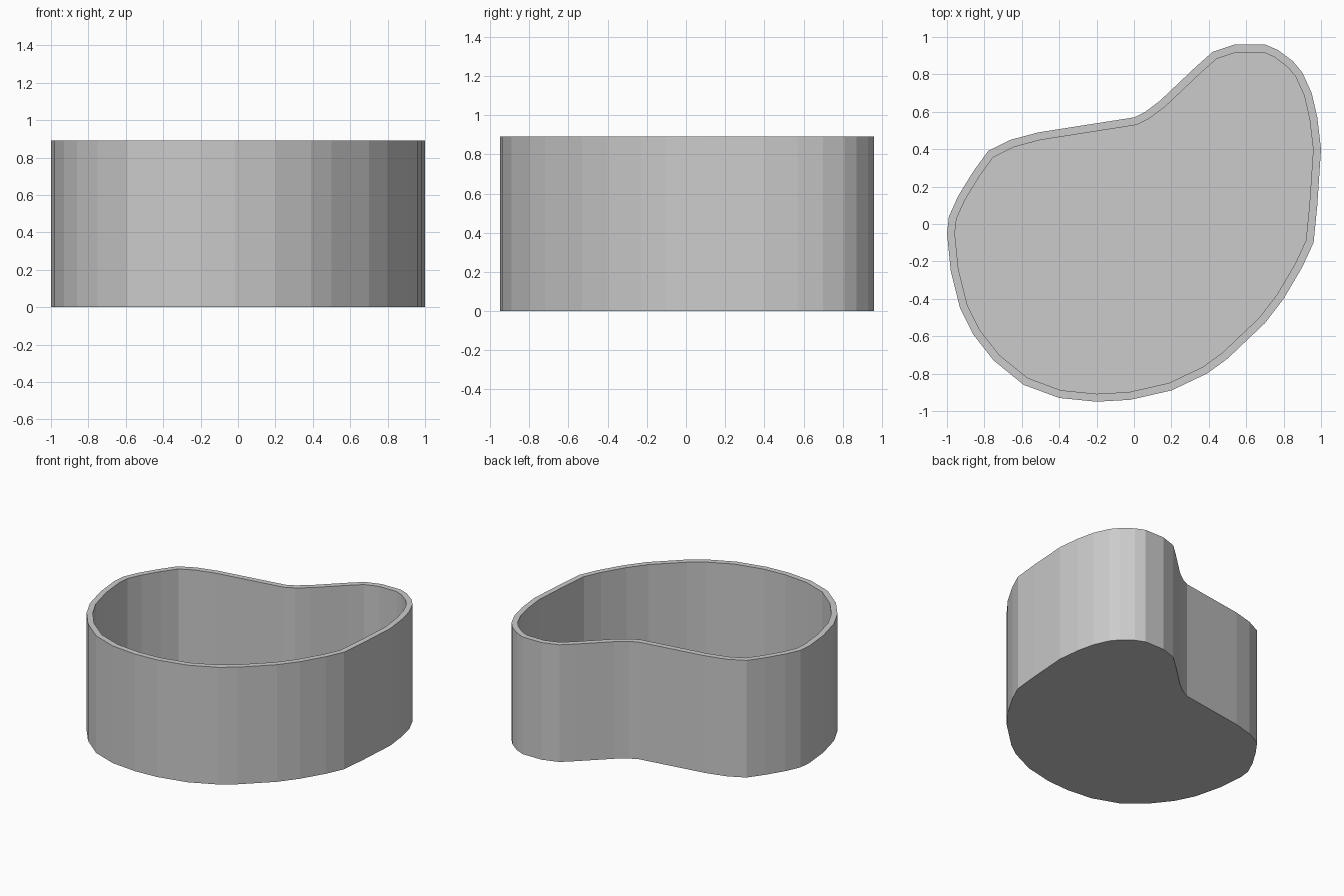
import bpy, bmesh
from mathutils import Vector

cube = bpy.data.objects.get("Cube")
if cube:
    bpy.data.objects.remove(cube, do_unlink=True)

HEIGHT, WALL, FLOOR = 0.89, 0.042, 0.045

# Kidney-shaped outline, counter-clockwise, in hundredths
OUTLINE = [(54, 96), (42, 92), (33, 84), (14, 66), (6, 60), (0, 57), (-51, 49), (-66, 45), (-78, 39),
           (-86, 28), (-94, 15), (-99, 4), (-100, -5), (-98, -25), (-93, -45), (-86, -59),
           (-75, -73), (-59, -86), (-40, -93), (-20, -95), (-2, -94), (20, -89), (39, -80),
           (50, -72), (70, -53), (80, -40), (90, -23), (96, -10), (98, 10), (100, 40),
           (98, 57), (95, 70), (90, 81), (85, 87), (77, 93), (70, 96)]
outer = [Vector((x, y)) / 100 for x, y in OUTLINE]


def inset(points, distance):
    """Move every side of a counter-clockwise loop inwards by a distance."""
    result = []
    for i, p in enumerate(points):
        a = (p - points[i - 1]).normalized()
        b = (points[(i + 1) % len(points)] - p).normalized()
        na, nb = Vector((-a.y, a.x)), Vector((-b.y, b.x))
        result.append(p + (na + nb) * distance / (1 + na.dot(nb)))
    return result


inner = inset(outer, WALL)

# Open container: outer wall, rim, inner wall, floor
bm = bmesh.new()
rings = [[bm.verts.new((p.x, p.y, z)) for p in loop]
         for loop, z in ((outer, 0), (outer, HEIGHT), (inner, HEIGHT), (inner, FLOOR))]
n = len(outer)
for low, high in zip(rings, rings[1:]):
    for i in range(n):
        j = (i + 1) % n
        bm.faces.new((low[i], low[j], high[j], high[i]))
bm.faces.new(rings[0][::-1])
bm.faces.new(rings[-1])
bmesh.ops.recalc_face_normals(bm, faces=bm.faces)
mesh = bpy.data.meshes.new("kidney_container")
bm.to_mesh(mesh)
bm.free()

# Plain grey
grey = bpy.data.materials.new("plain grey")
grey.use_nodes = True
color = (0.6, 0.6, 0.6, 1)
grey.diffuse_color = color
grey.node_tree.nodes["Principled BSDF"].inputs["Base Color"].default_value = color
mesh.materials.append(grey)

container = bpy.data.objects.new("kidney_container", mesh)
bpy.context.collection.objects.link(container)
